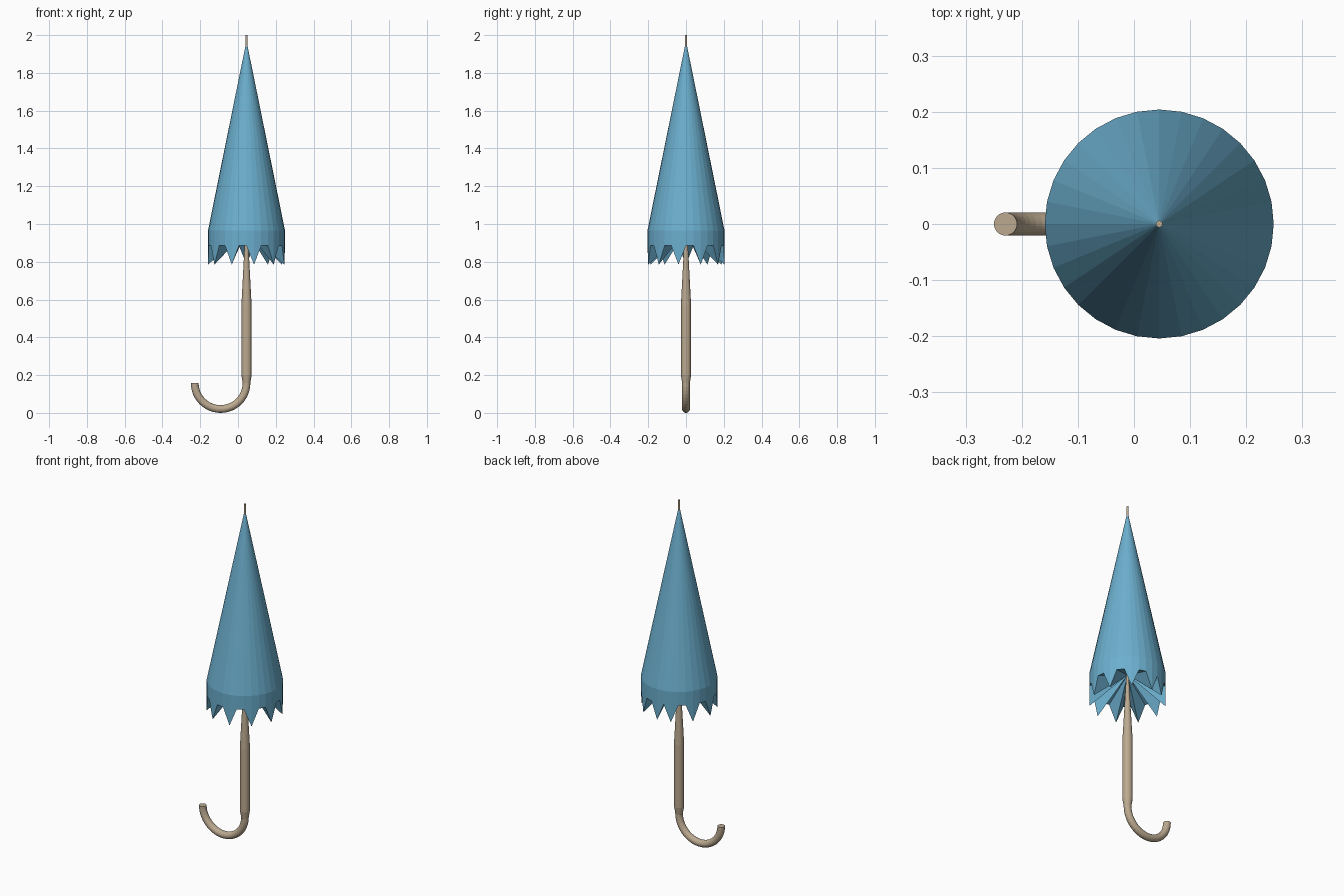
import bpy, bmesh
from math import sin, cos, pi
from mathutils import Vector

if "Cube" in bpy.data.objects:
    bpy.data.objects.remove(bpy.data.objects["Cube"])

AXIS = 0.045   # x of the umbrella axis
SIDES = 32


def material(name, rgb):
    m = bpy.data.materials.new(name)
    m.diffuse_color = (*rgb, 1)
    m.use_nodes = True
    m.node_tree.nodes["Principled BSDF"].inputs["Base Color"].default_value = m.diffuse_color
    return m


def finish(bm, name, mat):
    bmesh.ops.recalc_face_normals(bm, faces=bm.faces)
    me = bpy.data.meshes.new(name)
    bm.to_mesh(me)
    bm.free()
    me.materials.append(mat)
    ob = bpy.data.objects.new(name, me)
    bpy.context.collection.objects.link(ob)
    return ob


def bridge(bm, a, b):
    n = len(a)
    for i in range(n):
        bm.faces.new((a[i], a[(i + 1) % n], b[(i + 1) % n], b[i]))


def fan(bm, ring, tip):
    n = len(ring)
    for i in range(n):
        bm.faces.new((ring[i], ring[(i + 1) % n], tip))


def sweep(name, stations, mat, sides):
    """Tube through (centre, direction angle in xz, radius) stations."""
    bm = bmesh.new()
    rings = []
    for centre, ang, r in stations:
        side = Vector((sin(ang), 0, -cos(ang)))
        rings.append([bm.verts.new(Vector(centre) + r * (side * cos(t) + Vector((0, 1, 0)) * sin(t)))
                      for t in (2 * pi * i / sides for i in range(sides))])
    for a, b in zip(rings, rings[1:]):
        bridge(bm, a, b)
    bm.faces.new(rings[0])
    bm.faces.new(rings[-1])
    return finish(bm, name, mat)


blue = material("blue_fabric", (0.15, 0.43, 0.62))
wood = material("tan_wood", (0.5, 0.4, 0.28))

# Canopy: closed cone, short straight skirt with teeth, pleated underside
bm = bmesh.new()
R = 0.204


def rim(z_of):
    return [bm.verts.new((AXIS + R * sin(2 * pi * i / SIDES), R * cos(2 * pi * i / SIDES), z_of(i)))
            for i in range(SIDES)]


shoulder = rim(lambda i: 0.965)
hem = rim(lambda i: 0.785 if i % 3 == 0 else 0.885)
fan(bm, shoulder, bm.verts.new((AXIS, 0, 1.97)))
bridge(bm, shoulder, hem)
fan(bm, hem, bm.verts.new((AXIS, 0, 0.965)))
finish(bm, "canopy", blue)

# Shaft: thin rod with tip, tapering out into the grip
profile = [(2.0, 0.006), (0.97, 0.006), (0.57, 0.027), (0.2, 0.027), (0.157, 0.02)]
sweep("shaft", [((AXIS, 0, z), pi / 2, r) for z, r in profile], wood, SIDES)

# Hook: half circle below the grip
BEND, TUBE = 0.137, 0.0205
cz = BEND + TUBE
steps = 24
hook = []
for i in range(steps + 1):
    a = -pi * i / steps
    hook.append(((AXIS - BEND + BEND * cos(a), 0, cz + BEND * sin(a)), a - pi / 2, TUBE))
sweep("hook_handle", hook, wood, SIDES)
